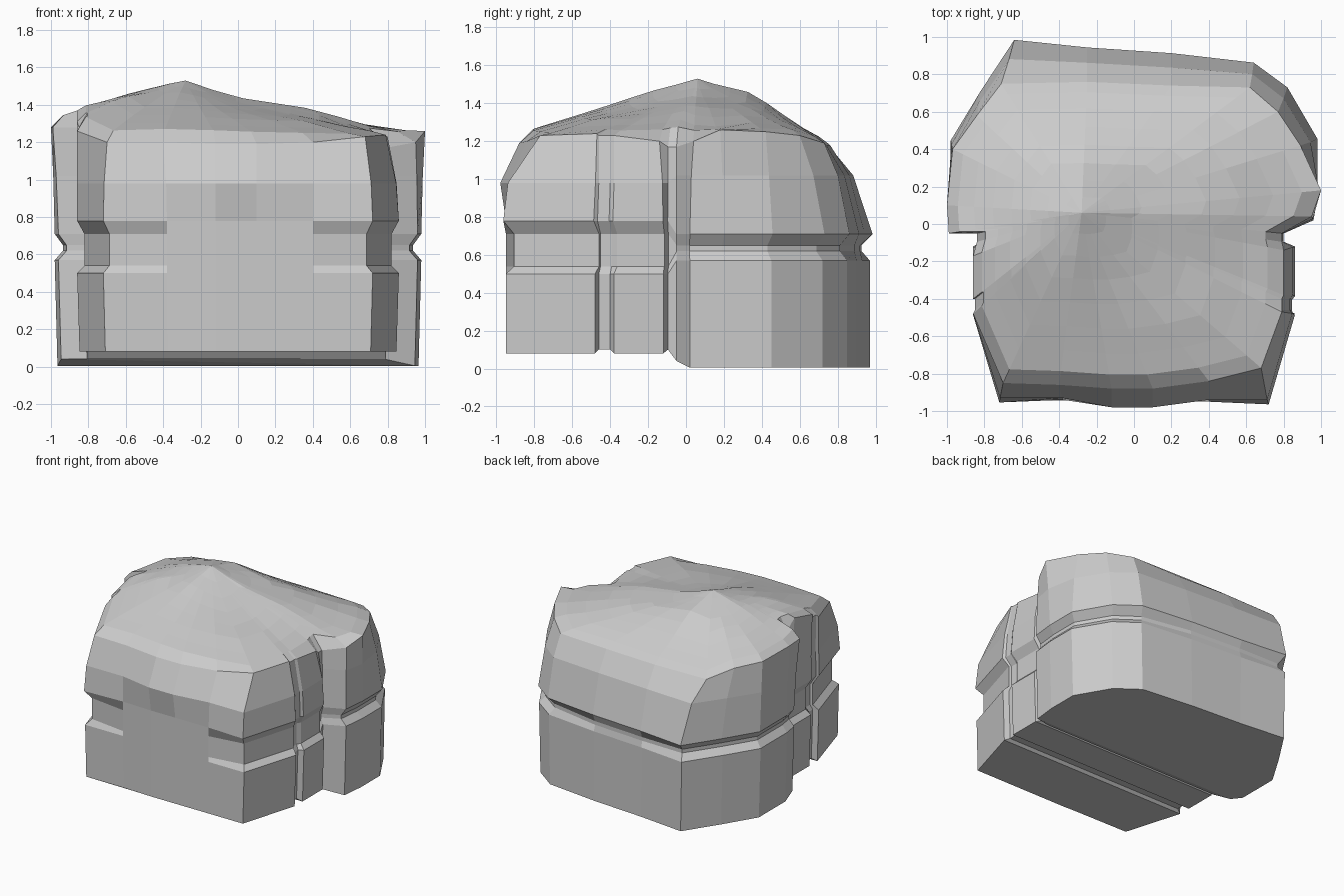
import bpy, bmesh

# outline columns, counter-clockwise: wall x, wall y, rim x, rim y, rim z
cols = [
    (-.72, -.94, -.70, -.85, 1.20), (-.38, -.94, -.40, -.86, 1.20),
    (-.12, -.95, -.12, -.88, 1.19), (.10, -.95, .10, -.88, 1.19),
    (.40, -.95, .40, -.84, 1.20), (.72, -.95, .68, -.77, 1.23),
    (.86, -.48, .79, -.47, 1.24), (.86, -.38, .80, -.38, 1.23),
    (.86, -.12, .80, -.14, 1.20), (.96, .02, .95, .04, 1.20),
    (.98, .20, 1.0, .18, 1.26), (.98, .45, .89, .42, 1.25),
    (.82, .72, .77, .60, 1.23), (.64, .85, .62, .73, 1.19),
    (.20, .90, .20, .74, 1.18), (-.25, .93, -.25, .76, 1.18),
    (-.64, .97, -.71, .75, 1.18), (-.82, .70, -.84, .58, 1.24),
    (-.98, .44, -.97, .40, 1.26), (-.98, .10, -1.0, .10, 1.28),
    (-.96, -.02, -.99, -.05, 1.28), (-.86, -.12, -.86, -.17, 1.37),
    (-.86, -.38, -.86, -.40, 1.31), (-.86, -.48, -.86, -.48, 1.26),
]


# vertical grooves: two recessed columns between listed ones, fading at the rim
def groove(side, y0, y1, depth, top, z):
    pair = [(side * (.86 - depth), y, side * top, y, z) for y in (y0, y1)]
    return pair if side > 0 else pair[::-1]


outline = (cols[:7] + groove(1, -.46, -.40, .04, .79, 1.23) + cols[7:9]
           + groove(1, -.095, -.05, .06, .79, 1.17)
           + cols[9:21] + groove(-1, -.095, -.05, .04, .84, 1.28) + cols[21:23]
           + groove(-1, -.46, -.40, .04, .85, 1.28) + cols[23:])

# coarse relief of the top
GX = [-1, -.6, -.3, 0, .4, .8]
GY = [-.8, -.5, -.2, .06, .35, .6, .8]
GZ = [
    (1.24, 1.26, 1.27, 1.26, 1.24, 1.22),
    (1.28, 1.36, 1.36, 1.34, 1.31, 1.25),
    (1.36, 1.45, 1.46, 1.39, 1.33, 1.23),
    (1.30, 1.46, 1.53, 1.44, 1.38, 1.26),
    (1.28, 1.40, 1.46, 1.41, 1.35, 1.27),
    (1.25, 1.28, 1.28, 1.28, 1.27, 1.25),
    (1.16, 1.17, 1.17, 1.17, 1.17, 1.17),
]


def cell(grid, v):
    v = min(max(v, grid[0]), grid[-1])
    i = max(k for k in range(len(grid) - 1) if grid[k] <= v)
    return i, (v - grid[i]) / (grid[i + 1] - grid[i])


def relief(x, y):
    i, u = cell(GX, x)
    j, v = cell(GY, y)
    a = GZ[j][i] * (1 - u) + GZ[j][i + 1] * u
    b = GZ[j + 1][i] * (1 - u) + GZ[j + 1][i + 1] * u
    return a * (1 - v) + b * v


def column(c):
    x, y, tx, ty, tz = c
    front = y < -.07
    recess = -.5 < y < 0 and .79 < abs(x) < .83
    zb = (.10 if recess else .08) if front else (.04 if y < 0 else .005)
    zs = (.50, .54, .71, .78) if front else (.57, .62, .65, .71)
    # horizontal groove: strong at the sides, flush in the middle of front and back
    d = .045 if abs(x) > .6 else (0 if front else .012)
    if recess:
        d = .02
    s = 1 - d
    f, zm = (.2, .98) if front else (.4, 1.02)
    ux = x
    if recess and y < -.3:  # this groove nearly closes above the ledge
        ux = x + (.025 if x > 0 else -.025)
    mx, my = ux + (tx - ux) * f, y + (ty - y) * f
    if y < -.9:
        my = y - (.03 if abs(x) < .2 else -.01)
    out = 1.0 if front and abs(x) < .6 else 1.015
    pts = [(x * .985, y, zb), (x, y, zs[0]), (x * s, y * s, zs[1]), (x * s, y * s, zs[2]),
           (ux, y * out, zs[3]), (mx, my, zm), (tx, ty, tz)]
    # top rings drawn in towards the summit
    for k in (.92, .8, .66, .52, .38, .25, .12):
        cx, cy = -.28, .06
        px, py = cx + (tx - cx) * k, cy + (ty - cy) * k
        pts.append((px, py, relief(px, py)))
    return pts


bm = bmesh.new()
grid = [[bm.verts.new(p) for p in column(c)] for c in outline]
n = len(grid)
for i in range(n):
    a, b = grid[i], grid[(i + 1) % n]
    for k in range(len(a) - 1):
        bm.faces.new((a[k], b[k], b[k + 1], a[k + 1]))
peak = bm.verts.new((-.28, .06, 1.53))
for i in range(n):
    bm.faces.new((grid[i][-1], grid[(i + 1) % n][-1], peak))

# underside: strips across the grooves, flat front and back ends
base = [g[0] for g in grid]
bm.faces.new(base[5::-1])
for k in range(8):
    bm.faces.new((base[5 + k], base[(n - k) % n], base[n - k - 1], base[6 + k]))
bm.faces.new(base[13:n - 7][::-1])
bmesh.ops.recalc_face_normals(bm, faces=bm.faces)

mesh = bpy.data.meshes.new("layered_boulder")
bm.to_mesh(mesh)
bm.free()
bpy.context.collection.objects.link(bpy.data.objects.new("layered_boulder", mesh))
